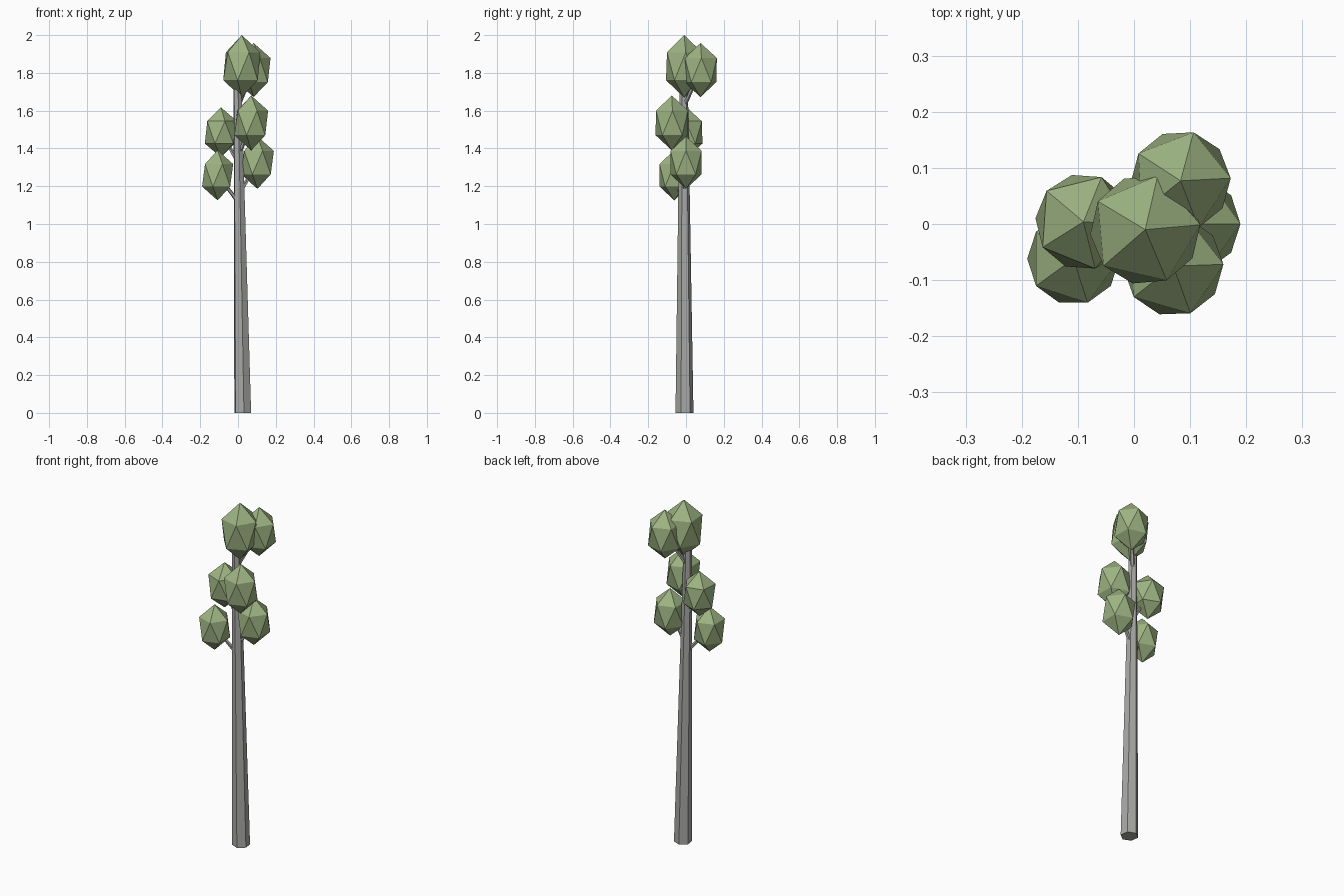
import bpy, math
from mathutils import Vector, Matrix

if "Cube" in bpy.data.objects:
    bpy.data.objects.remove(bpy.data.objects["Cube"])


def material(name, rgb):
    m = bpy.data.materials.new(name)
    m.diffuse_color = (*rgb, 1)
    m.use_nodes = True
    m.node_tree.nodes["Principled BSDF"].inputs["Base Color"].default_value = m.diffuse_color
    return m


BARK = material("grey bark", (0.40, 0.40, 0.385))
LEAF = material("sage green", (0.34, 0.455, 0.225))

BASE = Vector((0.025, -0.008, 0.0))
TOP = Vector((-0.004, -0.012, 1.80))


def finish(name, mat):
    ob = bpy.context.object
    ob.name = name
    ob.data.materials.append(mat)
    return ob


def limb(name, a, b, r1, r2, sides, turn=0):
    """Tapered prism from a to b; ends stay level for the trunk."""
    d = b - a
    bpy.ops.mesh.primitive_cone_add(vertices=sides, radius1=r1, radius2=r2, depth=d.length)
    ob = finish(name, BARK)
    spin = Matrix.Rotation(turn, 4, 'Z')
    ob.data.transform(Matrix.Translation((a + b) / 2) @ d.to_track_quat('Z', 'Y').to_matrix().to_4x4() @ spin)
    return ob


# Trunk: leaning, tapered hexagon
trunk = limb("trunk", BASE, TOP, 0.048, 0.021, 6, math.radians(30))
# keep the cut at the ground level
for v in trunk.data.vertices:
    if v.co.z < 0.1:
        v.co.z = 0

# Leaf clumps: name, centre, horizontal radius, vertical radius, spin, branch start height
clumps = [
    ("crown_leaves", (0.020, -0.010, 1.835), 0.110, 0.165, 5, None),
    ("upper_right_leaves", (0.083, 0.077, 1.815), 0.100, 0.143, 3, 1.62),
    ("middle_front_leaves", (0.070, -0.075, 1.535), 0.100, 0.145, 2, 1.36),
    ("middle_left_leaves", (-0.090, 0.004, 1.485), 0.096, 0.132, -4, 1.32),
    ("lower_right_leaves", (0.103, 0.000, 1.325), 0.097, 0.139, 0, 1.16),
    ("lower_left_leaves", (-0.108, -0.062, 1.258), 0.092, 0.133, 0, 1.11),
]
for name, c, r, rz, spin, start in clumps:
    bpy.ops.mesh.primitive_ico_sphere_add(subdivisions=1, radius=1)
    ob = finish(name, LEAF)
    ob.data.transform(Matrix.Translation(c) @ Matrix.Rotation(math.radians(spin), 4, 'Z')
                      @ Matrix.Diagonal((r, r, rz, 1)))
    # Thin branch from the trunk into the clump
    if start:
        a = BASE.lerp(TOP, start / TOP.z)
        limb(name.replace("leaves", "branch"), a, Vector(c), 0.012, 0.007, 5)
